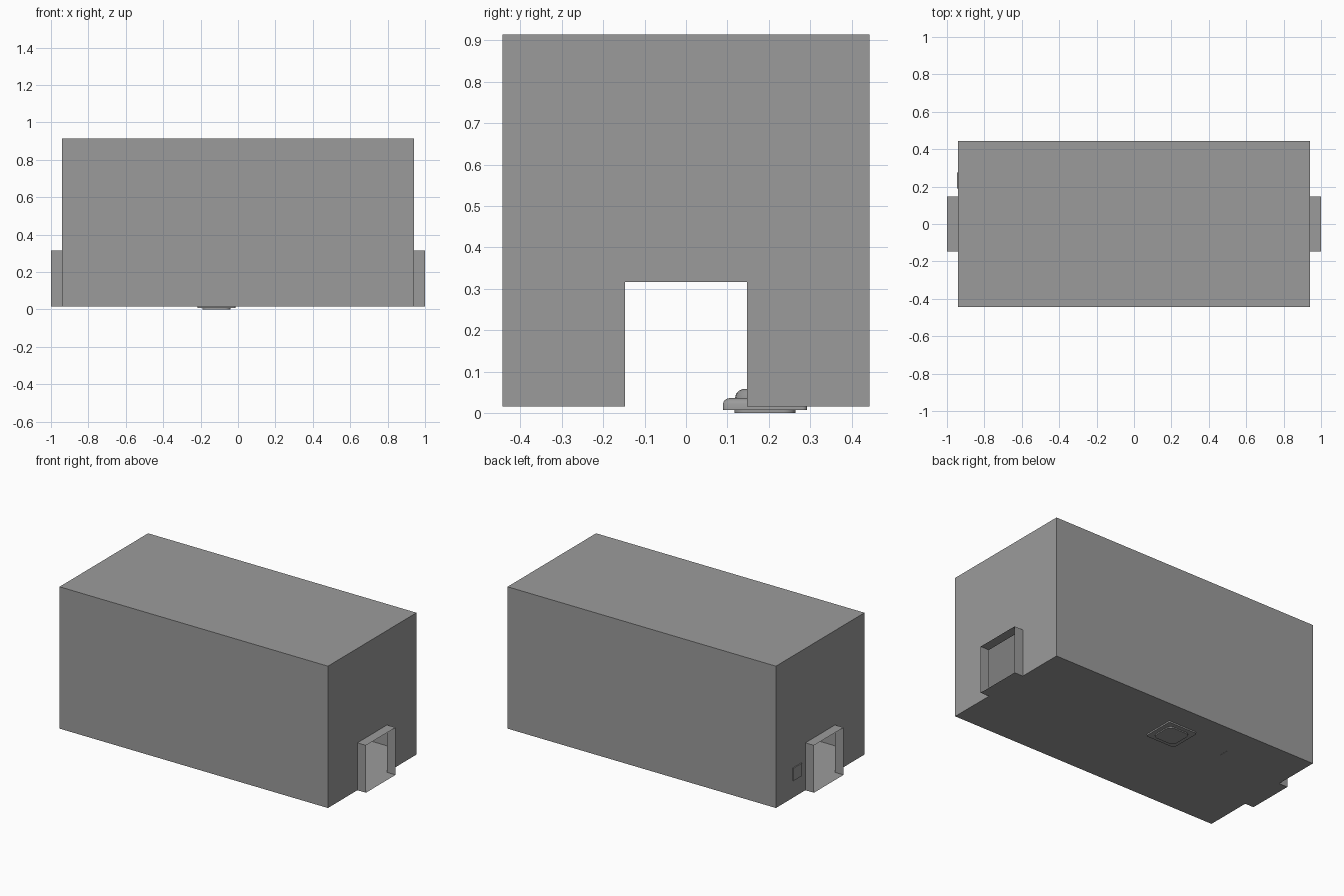
import bpy, bmesh, math

if "Cube" in bpy.data.objects:
    bpy.data.objects.remove(bpy.data.objects["Cube"])

FLOOR, TOP = 0.016, 0.914      # room heights
HX, HY = 0.94, 0.443           # room half sizes
DX, DY, DZ = 1.0, 0.148, 0.316 # doorway end, half width, lintel

grey = bpy.data.materials.new("dark_grey")
grey.diffuse_color = (0.33, 0.33, 0.33, 1)
grey.use_nodes = True
grey.node_tree.nodes["Principled BSDF"].inputs["Base Color"].default_value = grey.diffuse_color


def mesh_object(name, bm):
    me = bpy.data.meshes.new(name)
    bm.to_mesh(me)
    bm.free()
    me.materials.append(grey)
    ob = bpy.data.objects.new(name, me)
    bpy.context.collection.objects.link(ob)
    return ob


def sheet(name, polygons):
    bm = bmesh.new()
    for poly in polygons:
        bm.faces.new([bm.verts.new(p) for p in poly])
    bmesh.ops.remove_doubles(bm, verts=bm.verts, dist=1e-5)
    return mesh_object(name, bm)


def mirror_x(ob):
    ob.modifiers.new("mirror", 'MIRROR').use_axis[0] = True


def box(name, lo, hi):
    bm = bmesh.new()
    bmesh.ops.create_cube(bm, size=1)
    for v in bm.verts:
        v.co = [(a + b) / 2 + c * (b - a) for a, b, c in zip(lo, hi, v.co)]
    return mesh_object(name, bm)


def rounded_square(half, r, steps=6):
    pts = []
    for q in range(4):
        a0 = q * math.pi / 2
        cx = (half - r) * (1 if q in (0, 3) else -1)
        cy = (half - r) * (1 if q in (0, 1) else -1)
        for i in range(steps + 1):
            a = a0 + i / steps * math.pi / 2
            pts.append((cx + r * math.cos(a), cy + r * math.sin(a)))
    return pts


def loft(name, centre, rings):
    """Stack rounded squares given as (half size, corner radius, z)."""
    bm = bmesh.new()
    loops = [[bm.verts.new((centre[0] + x, centre[1] + y, z))
              for x, y in rounded_square(h, r)] for h, r, z in rings]
    n = len(loops[0])
    for a, b in zip(loops, loops[1:]):
        for i in range(n):
            j = (i + 1) % n
            bm.faces.new((a[i], a[j], b[j], b[i]))
    bm.faces.new(loops[0][::-1])
    bm.faces.new(loops[-1])
    bmesh.ops.remove_doubles(bm, verts=bm.verts, dist=1e-5)
    ob = mesh_object(name, bm)
    bpy.context.view_layer.objects.active = ob
    ob.select_set(True)
    bpy.ops.object.shade_smooth_by_angle(angle=math.radians(35))
    ob.select_set(False)
    return ob


# Hollow room shell: floor, ceiling, long walls
def rect_z(z):
    return [(-HX, -HY, z), (HX, -HY, z), (HX, HY, z), (-HX, HY, z)]


def rect_y(y):
    return [(-HX, y, FLOOR), (HX, y, FLOOR), (HX, y, TOP), (-HX, y, TOP)]


sheet("room_shell", [rect_z(FLOOR)[::-1], rect_z(TOP), rect_y(-HY), rect_y(HY)[::-1]])

# End walls with a doorway cut out, mirrored
end_profile = [(-HY, FLOOR), (-DY, FLOOR), (-DY, DZ), (DY, DZ),
               (DY, FLOOR), (HY, FLOOR), (HY, TOP), (-HY, TOP)]
mirror_x(sheet("end_wall", [[(HX, y, z) for y, z in end_profile]]))

# Short open passage outside each doorway, mirrored
ring = [(-DY, FLOOR), (DY, FLOOR), (DY, DZ), (-DY, DZ)]
mirror_x(sheet("door_passage", [
    [(HX, *ring[i]), (DX, *ring[i]), (DX, *ring[(i + 1) % 4]), (HX, *ring[(i + 1) % 4])]
    for i in range(4)]))

# Floor button: underside plug, rounded base plate, domed cap
button = (-0.115, 0.191)
loft("button_plug", button, [(0.074, 0.03, 0.0), (0.074, 0.03, 0.008)])
loft("button_base", button, [(0.102, 0.012, 0.007), (0.102, 0.012, 0.022), (0.099, 0.012, 0.029),
                             (0.093, 0.012, 0.034), (0.085, 0.012, 0.036)])
loft("button_cap", button, [(0.073, 0.073, 0.034), (0.07, 0.07, 0.046),
                            (0.063, 0.063, 0.054), (0.052, 0.052, 0.058)])

# Indicator panel through the left wall, and the strip leading to it
box("indicator_panel", (-0.946, 0.19, 0.125), (-0.93, 0.275, 0.205))
box("strip_near", (-0.48, 0.186, FLOOR), (-0.215, 0.194, 0.019))
box("strip_corner", (-0.49, 0.186, 0.0145), (-0.48, 0.239, 0.019))
box("strip_far", (-HX, 0.231, FLOOR), (-0.49, 0.239, 0.019))
box("strip_up", (-HX, 0.231, FLOOR), (-0.937, 0.239, 0.125))
